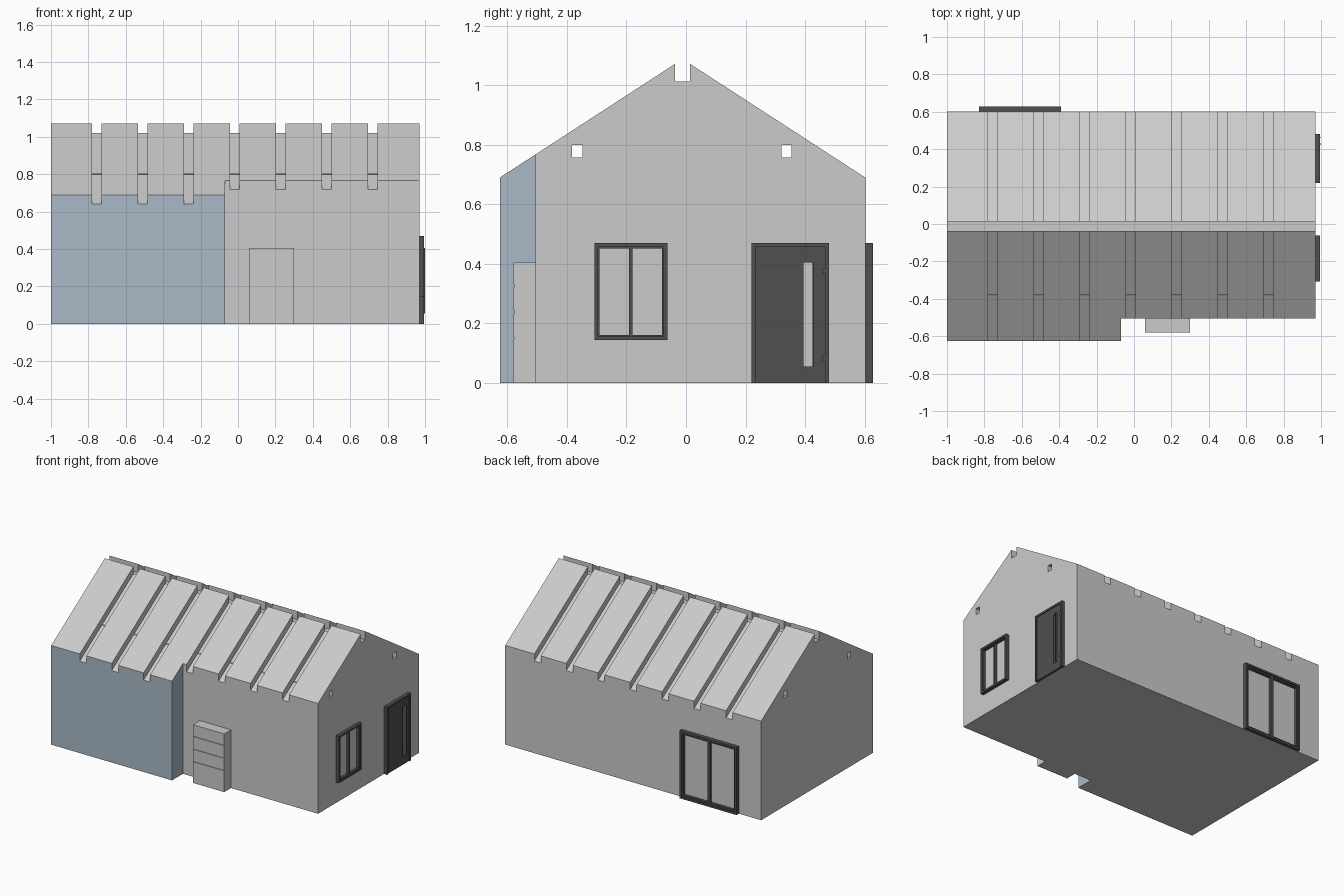
import bpy, bmesh
from mathutils import Vector

if "Cube" in bpy.data.objects:
    bpy.data.objects.remove(bpy.data.objects["Cube"])


def material(name, rgb):
    m = bpy.data.materials.new(name)
    m.diffuse_color = (*rgb, 1)
    m.use_nodes = True
    m.node_tree.nodes["Principled BSDF"].inputs["Base Color"].default_value = m.diffuse_color
    return m


DARK = material("dark_frame", (0.08, 0.08, 0.08))
BLUE = material("blue_cladding", (0.40, 0.49, 0.57))


def make_object(name, bm, mat=None):
    bmesh.ops.recalc_face_normals(bm, faces=bm.faces)
    me = bpy.data.meshes.new(name)
    bm.to_mesh(me)
    bm.free()
    ob = bpy.data.objects.new(name, me)
    bpy.context.collection.objects.link(ob)
    if mat:
        me.materials.append(mat)
    return ob


def add_prism(bm, profile, x0, x1):
    """Extrude a (y, z) profile along x."""
    f = bm.faces.new([bm.verts.new((x0, y, z)) for y, z in profile])
    r = bmesh.ops.extrude_face_region(bm, geom=[f])
    verts = [v for v in r["geom"] if isinstance(v, bmesh.types.BMVert)]
    bmesh.ops.translate(bm, verts=verts, vec=(x1 - x0, 0, 0))


def add_box(bm, x0, x1, y0, y1, z0, z1):
    add_prism(bm, [(y0, z0), (y1, z0), (y1, z1), (y0, z1)], x0, x1)


def boxes(name, items, mat=None):
    bm = bmesh.new()
    for b in items:
        add_box(bm, *b)
    return make_object(name, bm, mat)


# House shell
L, R, F, B, MID = -1.0, 0.97, -0.625, 0.602, -0.0115
EAVE, PEAK = 0.69, 1.088
bm = bmesh.new()
add_prism(bm, [(F, 0), (B, 0), (B, EAVE), (MID, PEAK), (F, EAVE)], L, R)
house = make_object("house", bm)

# Rafter slots, following the roof slope
slope = (PEAK - EAVE) / (B - MID)
half = B - MID + 0.1
low = PEAK - 0.05 - slope * half
bm = bmesh.new()
for i in range(7):
    x = -0.755 + i * 0.246
    add_prism(bm, [(MID - half, low), (MID, PEAK - 0.05), (MID + half, low),
                   (MID + half, 1.3), (MID - half, 1.3)], x - 0.025, x + 0.025)
cutters = [make_object("rafter_cutter", bm)]

# Recessed corner, ridge channel and purlin holes
cutters.append(boxes("corner_cutter", [(-0.07, 1.2, -0.9, -0.505, -0.2, 1.4)]))
cutters.append(boxes("ridge_cutter", [(-1.2, 1.2, MID - 0.025, MID + 0.025, 1.012, 1.4)]))
cutters.append(boxes("purlin_cutter", [(-1.2, 1.2, y - 0.0175, y + 0.0175, 0.757, 0.8)
                                       for y in (MID - 0.353, MID + 0.349)]))
for c in cutters:
    c.hide_render = True
    m = house.modifiers.new("cut", 'BOOLEAN')
    m.operation, m.solver, m.object = 'DIFFERENCE', 'EXACT', c
ev = house.evaluated_get(bpy.context.evaluated_depsgraph_get())
mesh = bpy.data.meshes.new_from_object(ev)
house.modifiers.clear()
house.data = mesh
for c in cutters:
    bpy.data.objects.remove(c)

# Blue cladding on the projecting front bay
mesh.materials.clear()
mesh.materials.append(None)
mesh.materials.append(BLUE)
for p in mesh.polygons:
    front = p.normal.y < -0.9 and p.center.y < F + 0.01
    side = p.normal.x > 0.9 and abs(p.center.x + 0.07) < 0.005
    p.material_index = 1 if front or side else 0


def frame(a0, a1, z0, z1, w):
    """Four (a0, a1, z0, z1) bars around an opening."""
    return [(a0, a0 + w, z0, z1), (a1 - w, a1, z0, z1),
            (a0 + w, a1 - w, z0, z0 + w), (a0 + w, a1 - w, z1 - w, z1)]


def gable(bars, x1):
    return [(R, x1, a0, a1, z0, z1) for a0, a1, z0, z1 in bars]


def rear(bars, y1):
    return [(a0, a1, B, y1, z0, z1) for a0, a1, z0, z1 in bars]


# Gable window with two sashes
sashes = frame(-0.296, -0.185, 0.156, 0.458, 0.006) + frame(-0.185, -0.074, 0.156, 0.458, 0.006)
boxes("window_frame", gable(frame(-0.308, -0.062, 0.144, 0.47, 0.013), 0.994), DARK)
boxes("window_sashes", gable(sashes, 0.988), DARK)

# Rear sliding door
leaves = frame(-0.815, -0.609, 0.015, 0.455, 0.01) + frame(-0.609, -0.403, 0.015, 0.455, 0.01)
boxes("sliding_door_frame", rear(frame(-0.828, -0.39, 0, 0.47, 0.014), 0.628), DARK)
boxes("sliding_door_leaves", rear(leaves, 0.62), DARK)

# Entrance door with a narrow glazed strip and pull handle
boxes("door_frame", gable([(0.22, 0.233, 0, 0.47), (0.467, 0.48, 0, 0.47),
                           (0.233, 0.467, 0.457, 0.47)], 0.994), DARK)
boxes("door_leaf", gable([(0.233, 0.395, 0, 0.457), (0.424, 0.467, 0, 0.457),
                          (0.395, 0.424, 0, 0.055), (0.395, 0.424, 0.405, 0.457)], 0.988), DARK)
boxes("door_handle", [(0.988, 1.0, 0.424, 0.43, 0.055, 0.405)], DARK)
boxes("door_hinges", [(0.988, 0.996, 0.459, 0.466, z, z + 0.017) for z in (0.075, 0.367)], DARK)

# Front storage chest with four drawer fronts
boxes("chest_body", [(0.06, 0.30, -0.575, -0.505, 0, 0.405)])
boxes("chest_drawers", [(0.06, 0.30, -0.58, -0.575, a, b) for a, b in
                        ((0, 0.148), (0.153, 0.234), (0.243, 0.323), (0.331, 0.405))])
